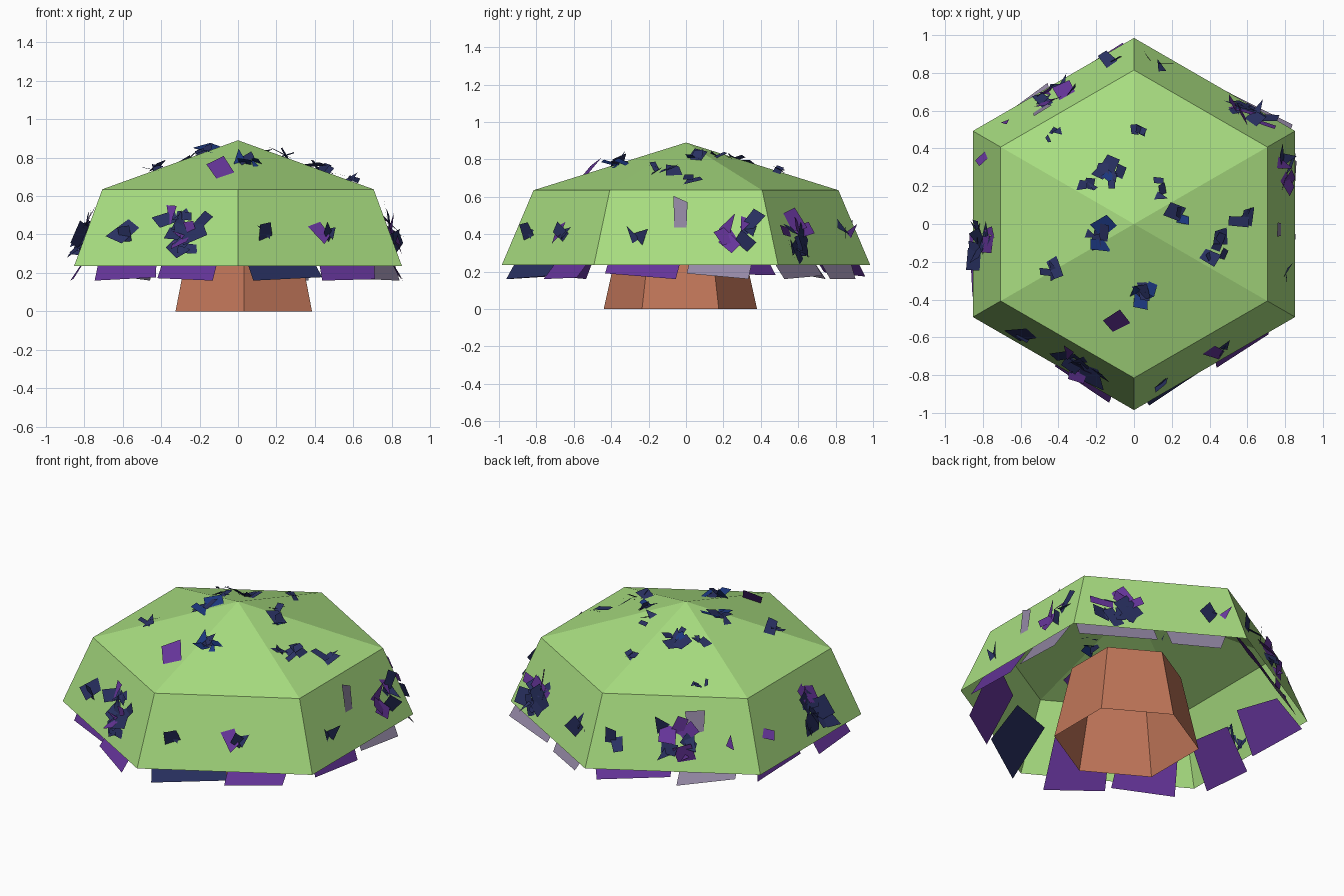
import bpy, bmesh, math, random
from mathutils import Vector

if "Cube" in bpy.data.objects:
    bpy.data.objects.remove(bpy.data.objects["Cube"])

random.seed(7)


def material(name, rgb):
    m = bpy.data.materials.new(name)
    m.diffuse_color = (*rgb, 1)
    m.use_nodes = True
    m.node_tree.nodes["Principled BSDF"].inputs["Base Color"].default_value = m.diffuse_color
    return m


GREEN = material("cap_green", (0.40, 0.74, 0.22))
CLAY = material("stem_clay", (0.53, 0.18, 0.10))
NAVY = material("leaf_navy", (0.022, 0.03, 0.12))
BLUE = material("leaf_blue", (0.012, 0.04, 0.22))
PURPLE = material("leaf_purple", (0.13, 0.035, 0.32))
GREY = material("leaf_grey", (0.30, 0.25, 0.38))
LEAF_MATS = [NAVY, BLUE, PURPLE, GREY]


def finish(bm, name, mats):
    me = bpy.data.meshes.new(name)
    bm.to_mesh(me)
    bm.free()
    for m in mats:
        me.materials.append(m)
    ob = bpy.data.objects.new(name, me)
    bpy.context.collection.objects.link(ob)


def hex_shell(name, rings, center, mat, apex=None):
    """Open six-sided shell from (radius, z) rings, corners pointing to +-y."""
    bm = bmesh.new()
    angles = [math.radians(30 + 60 * k) for k in range(6)]
    loops = [[bm.verts.new((center[0] + r * math.cos(a), center[1] + r * math.sin(a), z))
              for a in angles] for r, z in rings]
    for a, b in zip(loops, loops[1:]):
        for k in range(6):
            bm.faces.new((a[k - 1], a[k], b[k], b[k - 1]))
    if apex:
        tip = bm.verts.new((center[0], center[1], apex))
        for k in range(6):
            bm.faces.new((loops[-1][k - 1], loops[-1][k], tip))
    finish(bm, name, [mat])


# Cap and stem
hex_shell("cap", [(0.985, 0.235), (0.815, 0.635)], (0, 0), GREEN, 0.89)
hex_shell("stem", [(0.41, 0.0), (0.31, 0.45)], (0.03, -0.03), CLAY)


def side_frame(angle, u, z):
    """Point, tangent, upslope and normal on a sloping side of the cap."""
    a = math.radians(angle)
    n = Vector((math.cos(a), math.sin(a), 0))
    t = Vector((-n.y, n.x, 0))
    up = Vector((-n.x * 0.345, -n.y * 0.345, 0.94))
    ap = 0.853 - 0.367 * (z - 0.235)
    return n * ap + t * u + Vector((0, 0, z)), t, up, t.cross(up)


def top_frame(x, y):
    """Point and frame on the shallow pyramid roof."""
    a = round(math.atan2(y, x) / (math.pi / 3)) * math.pi / 3
    n = Vector((math.cos(a), math.sin(a), 0))
    t = Vector((-n.y, n.x, 0))
    up = Vector((-n.x, -n.y, 0.361)).normalized()
    return Vector((x, y, 0.89 - 0.361 * (n.x * x + n.y * y))), t, up, t.cross(up)


leaves = bmesh.new()


def add_leaf(p, a, b, mat, triangle=False):
    """Irregular quad or triangle spanned by half axes a and b."""
    corners = [(-1, -1), (1, -1), (0, 1)] if triangle else [(-1, -1), (1, -1), (1, 1), (-1, 1)]
    vs = []
    for i, j in corners:
        v = p + a * i * random.uniform(0.6, 1.1) + b * j * random.uniform(0.6, 1.1)
        v.x = max(-0.96, min(0.96, v.x))
        v.y = max(-1, min(1, v.y))
        v.z = max(0.16, min(0.905, v.z))
        vs.append(leaves.verts.new(v))
    leaves.faces.new(vs).material_index = mat


def cluster(frame, count, mats, size=0.065):
    """Leaves scattered around a surface point, poking out at random leans."""
    p, t, up, n = frame
    spread = 0.03 * math.sqrt(count - 1)
    for _ in range(count):
        q = p + t * random.uniform(-spread, spread) + up * random.uniform(-spread, spread)
        ang = random.uniform(0, math.tau)
        a = t * math.cos(ang) + up * math.sin(ang)
        tilt = random.uniform(0.05, 0.7)
        b = n.cross(a) * math.cos(tilt) + n * math.sin(tilt)
        s = size * random.uniform(0.7, 1.2)
        add_leaf(q + n * 0.015, a * s * random.uniform(0.4, 0.9), b * s,
                 random.choice(mats), random.random() < 0.3)


# Big side clusters: face angle, across, leaf count
for ang, u, count in [(240, 0.15, 15), (0, 0.28, 7), (60, -0.22, 13), (120, 0, 10), (180, 0.08, 14)]:
    cluster(side_frame(ang, u, 0.4), count, (0, 0, 2), 0.08)

# Smaller dark tufts and pale or purple leaves on the sides
for ang, u in [(240, -0.22), (300, -0.33), (300, 0.1), (0, -0.27), (60, 0.32), (120, -0.34)]:
    cluster(side_frame(ang, u, 0.4), 2, (0,))
for ang, u in [(300, 0.03), (60, 0.38), (120, 0.32), (180, -0.35)]:
    cluster(side_frame(ang, u, 0.41), 1, (2,), 0.07)
for ang, u in [(0, -0.03), (120, 0.12)]:
    cluster(side_frame(ang, u, 0.5), 1, (3,), 0.09)

# Roof clusters: x, y, leaf count
for x, y, count in [(-0.1, 0.3, 7), (0.22, 0.02, 3), (0.02, -0.33, 6), (-0.2, -0.05, 5),
                    (-0.42, -0.23, 3), (0.45, -0.12, 5), (0.58, 0.04, 3)]:
    cluster(top_frame(x, y), count, (0, 1) if abs(x) < 0.3 else (0,), 0.06)
for x, y in [(0.03, 0.52), (-0.42, 0.45), (0.13, 0.19), (-0.27, 0.2)]:
    cluster(top_frame(x, y), 3, (0,), 0.035)
cluster(top_frame(-0.08, -0.53), 1, (2,), 0.11)

# Large hanging leaves inside the rim, two per side
for ang in range(0, 360, 60):
    for u, width in ((-0.22, 0.24), (0.2, 0.2)):
        p, t, up, n = side_frame(ang, u, 0.31)
        add_leaf(p - n * 0.05, t * width, (up - n * random.uniform(0, 0.3)) * 0.17,
                 random.choice((0, 2, 2, 3)))

finish(leaves, "leaves", LEAF_MATS)
